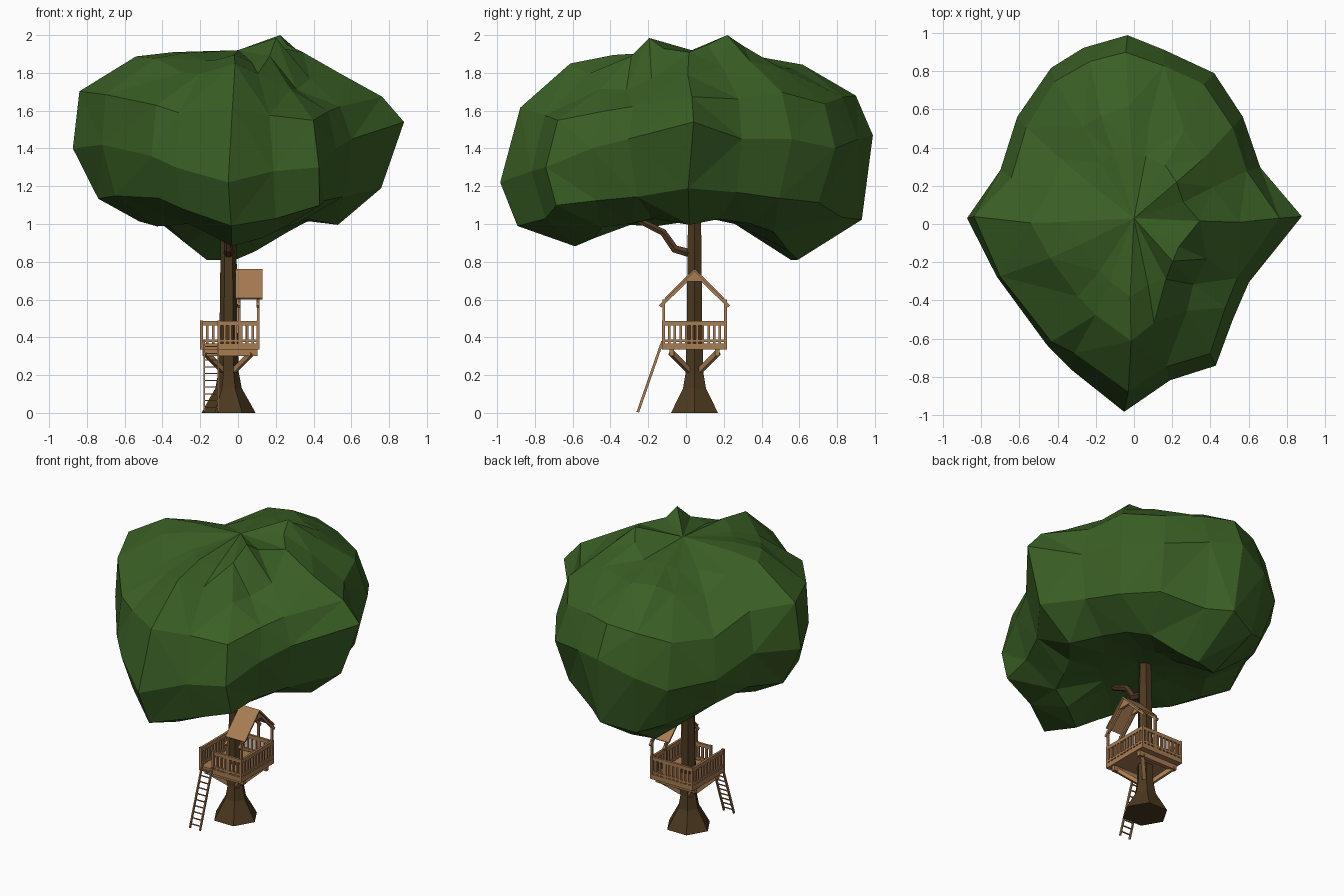
import bpy, bmesh, math, random
from mathutils import Vector

if "Cube" in bpy.data.objects:
    bpy.data.objects.remove(bpy.data.objects["Cube"])

random.seed(4)


def material(name, rgb):
    m = bpy.data.materials.new(name)
    m.diffuse_color = (*rgb, 1)
    m.use_nodes = True
    m.node_tree.nodes["Principled BSDF"].inputs["Base Color"].default_value = m.diffuse_color
    return m


LEAF = material("leaf green", (0.042, 0.115, 0.018))
BARK = material("dark bark", (0.072, 0.041, 0.014))
BRANCH = material("branch brown", (0.088, 0.044, 0.020))
WOOD = material("light timber", (0.39, 0.20, 0.085))


def finish(name, bm, mat):
    bmesh.ops.recalc_face_normals(bm, faces=bm.faces)
    me = bpy.data.meshes.new(name)
    bm.to_mesh(me)
    bm.free()
    me.materials.append(mat)
    ob = bpy.data.objects.new(name, me)
    bpy.context.collection.objects.link(ob)
    return ob


def loft(bm, rings, cap=True):
    """Skin a stack of equal-sized point rings."""
    vs = [[bm.verts.new(p) for p in r] for r in rings]
    n = len(vs[0])
    for a, b in zip(vs, vs[1:]):
        for i in range(n):
            j = (i + 1) % n
            bm.faces.new((a[i], a[j], b[j], b[i]))
    if cap:
        bm.faces.new(vs[0][::-1])
        bm.faces.new(vs[-1])
    return vs


def beams(name, mat, parts):
    """Each part is (start, end, width, height): a box between two points."""
    bm = bmesh.new()
    for p, q, w, h in parts:
        p, q = Vector(p), Vector(q)
        d = (q - p).normalized()
        up = Vector((0, 0, 1)) if abs(d.z) < 0.99 else Vector((0, 1, 0))
        side = d.cross(up).normalized()
        up = side.cross(d)
        rings = [[c + side * sx * w / 2 + up * sy * h / 2
                  for sx, sy in ((-1, -1), (1, -1), (1, 1), (-1, 1))] for c in (p, q)]
        loft(bm, rings)
    return finish(name, bm, mat)


CX, CY = -0.05, 0.045          # trunk axis

# Trunk: six-sided with a flared foot
bm = bmesh.new()
profile = [(0, .143), (.06, .11), (.13, .07), (.22, .053), (.5, .047), (.9, .042), (1.3, .035)]
loft(bm, [[(CX + r * math.cos(k * math.pi / 3), CY + r * math.sin(k * math.pi / 3), z)
           for k in range(6)] for z, r in profile])
finish("trunk", bm, BARK)

# Side branch bending up into the leaves
bm = bmesh.new()
path = [(.04, .84, .026), (-.06, .868, .024), (-.12, .955, .021), (-.25, 1.02, .018)]
rings = []
for i, (y, z, r) in enumerate(path):
    a, b = path[max(i - 1, 0)], path[min(i + 1, 3)]
    t = Vector((0, b[0] - a[0], b[1] - a[1])).normalized()
    s = Vector((1, 0, 0))
    u = t.cross(s)
    rings.append([Vector((CX, y, z)) + r * (s * math.cos(k * math.pi / 3) + u * math.sin(k * math.pi / 3))
                  for k in range(6)])
loft(bm, rings)
finish("branch", bm, BRANCH)

# Canopy columns: angle, rim radius, rim z, underside lobe z, crown z
COLS = [(2.6, .88, 1.54, 1.00, 1.78), (24, .725, 1.45, 1.03, 1.82), (44.5, .80, 1.45, 1.01, 1.86),
        (62, .895, 1.40, .95, 1.82), (80, .925, 1.45, .86, 1.82), (92, .99, 1.47, .82, 1.84),
        (106, .96, 1.38, .80, 1.83), (118, .926, 1.30, .90, 1.78), (137.5, .83, 1.32, 1.00, 1.75),
        (158, .755, 1.42, 1.03, 1.82), (178, .875, 1.40, 1.02, 1.89), (201, .77, 1.42, .99, 1.88),
        (234, .78, 1.36, 1.01, 1.80), (246.5, .83, 1.30, .97, 1.80), (267, .985, 1.22, .89, 1.86),
        (283, .84, 1.28, .93, 1.78), (300, .857, 1.30, .99, 1.72), (316, .72, 1.40, 1.01, 1.72),
        (333, .675, 1.45, 1.02, 1.76)]
PEAKS = {2: 2.0, 17: 1.985, 1: 1.95, 3: 1.94, 0: 1.91, 18: 1.93, 16: 1.89}
LOWER = {10: .86, 0: .86, 8: .88, 16: .93, 5: .95}     # shoulder widths that differ
UPPER = {10: .95, 0: .86, 11: .98, 12: .97, 14: .90, 16: .93}


def ring(fraction, height, jitter, special={}):
    pts = []
    for i, (a, r, zr, zl, zt) in enumerate(COLS):
        a = math.radians(a) + random.uniform(-jitter, jitter) * 2
        f = special.get(i, fraction) * r * (1 + random.uniform(-jitter, jitter))
        pts.append((f * math.cos(a), f * math.sin(a),
                    height(i, zr, zl, zt) + random.uniform(-jitter, jitter)))
    return pts


bm = bmesh.new()
rings = [ring(.28, lambda i, zr, zl, zt: 1.03 + .15 * (zl - 1), 0),
         ring(.60, lambda i, zr, zl, zt: zl, .01),
         ring(.90, lambda i, zr, zl, zt: zl + .33 * (zr - zl), .02, LOWER),
         ring(1.0, lambda i, zr, zl, zt: zr, 0),
         ring(.91, lambda i, zr, zl, zt: zr + .6 * (zt - zr), .015, UPPER),
         ring(.62, lambda i, zr, zl, zt: zt, .015),
         ring(.39, lambda i, zr, zl, zt: PEAKS.get(i, .5 * zt + .965), 0)]
vs = loft(bm, rings, cap=False)
for loop, z in ((vs[0], 1.05), (vs[-1], 1.92)):
    c = bm.verts.new((0, .03, z))
    for i in range(len(loop)):
        bm.faces.new((loop[i], loop[(i + 1) % len(loop)], c))
bmesh.ops.triangulate(bm, faces=bm.faces, quad_method='SHORT_EDGE')
finish("canopy", bm, LEAF)

# Deck and the two beams below it
X0, X1, Y0, Y1 = -.20, .115, -.126, .217
beams("deck", WOOD, [((X0, CY, .352), (X1, CY, .352), Y1 - Y0, .032)])
beams("deck_beams", WOOD, [((X0 + .012, CY + s * .12, .319), (X1 - .012, CY + s * .12, .319), .025, .034)
                           for s in (-1, 1)])

# Diagonal braces to the trunk
beams("braces", WOOD, [((CX + sx * .03, CY + sy * .03, .225), (CX + sx * .125, CY + sy * .125, .32), .024, .026)
                       for sx in (-1, 1) for sy in (-1, 1)])

# Railings on four sides, with a gap at the ladder
a0, a1, b0, b1 = X0 + .008, X1 - .008, Y0 + .008, Y1 - .008
GAP = -.10
sides = [((GAP, b0), (a1, b0)), ((a1, b0), (a1, b1)), ((a1, b1), (a0, b1)), ((a0, b1), (a0, b0))]
parts = []
for p, q in sides:
    p, q = Vector((*p, 0)), Vector((*q, 0))
    for z, h in ((.475, .024), (.382, .014)):
        up = Vector((0, 0, z))
        parts.append((p + up, q + up, .015, h))
    n = round((q - p).length / .030)
    for k in range(n + 1):
        c = p.lerp(q, k / n)
        w = .016 if k in (0, n) else .013
        parts.append((c + Vector((0, 0, .365)), c + Vector((0, 0, .49 if k in (0, n) else .47)), w, w))
beams("railing", WOOD, parts)

# Roof posts, rafters and panels over the right half
RX = (.006, a1)
beams("roof_posts", WOOD, [((x, y, .36), (x, y, .60), .014, .014) for x in RX for y in (b0, b1)])
beams("rafters", WOOD, [((x, CY, .740), (x, CY + s * .182, .564), .016, .016) for x in RX for s in (-1, 1)])
beams("roof_panels", WOOD, [((.058, CY, .757), (.058, CY + s * .155, .604), .144, .010) for s in (-1, 1)])

# Small triangular gable boards under the ridge
bm = bmesh.new()
for x in RX:
    loft(bm, [[(x + d, CY - .055, .695), (x + d, CY + .055, .695), (x + d, CY, .753)] for d in (-.006, .010)])
finish("gable_boards", bm, WOOD)

# Leaning ladder
LX = (-.178, -.104)
foot, head = Vector((0, -.255, .004)), Vector((0, -.124, .38))
parts = [(foot + Vector((x, 0, 0)), head + Vector((x, 0, 0)), .008, .014) for x in LX]
for k in range(10):
    c = foot.lerp(head, (k + .7) / 10.5)
    parts.append((c + Vector((LX[0], 0, 0)), c + Vector((LX[1], 0, 0)), .008, .005))
beams("ladder", WOOD, parts)
